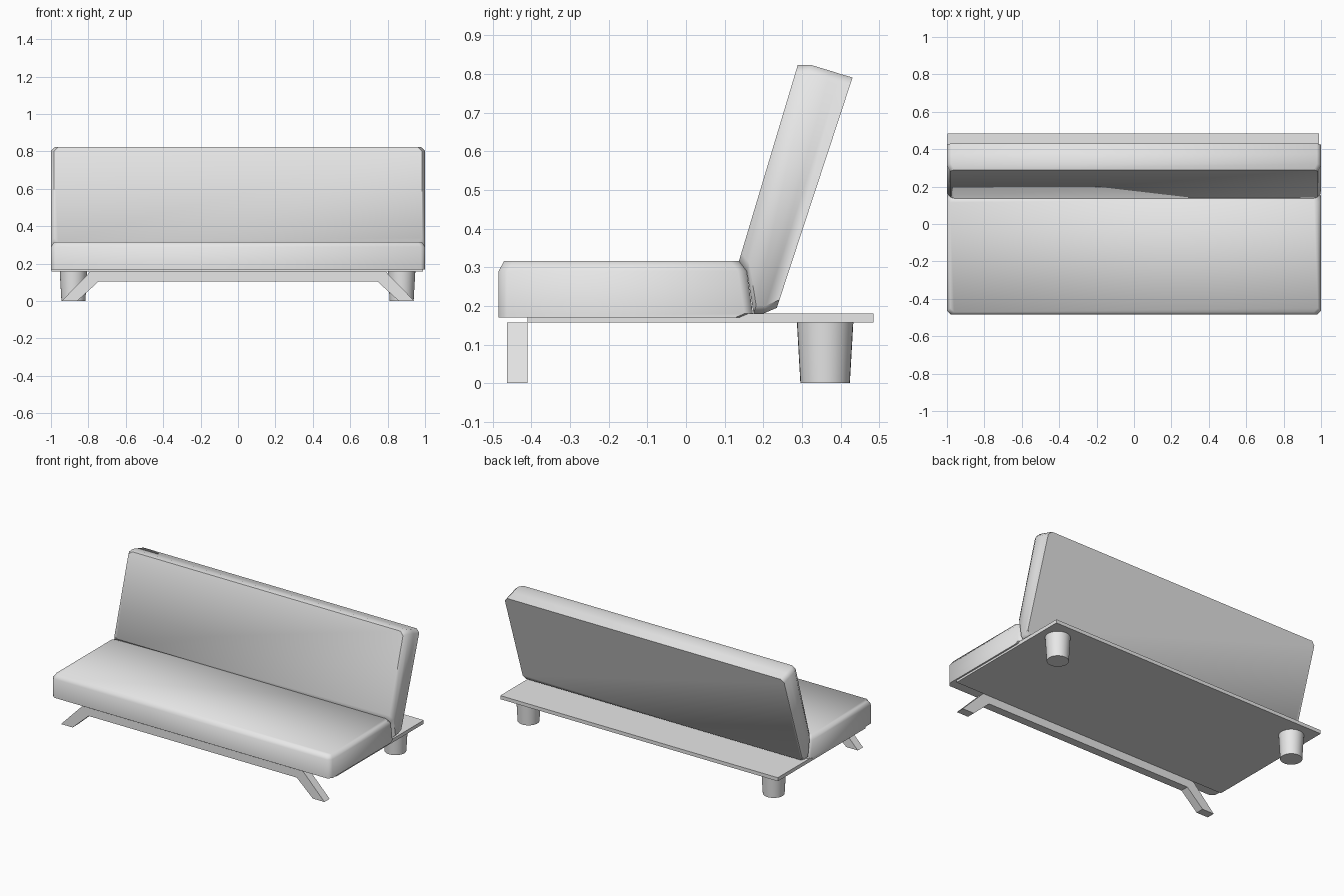
import bpy, bmesh, math

cube = bpy.data.objects.get("Cube")
if cube:
    bpy.data.objects.remove(cube, do_unlink=True)

grey = bpy.data.materials.new("plain_grey")
grey.use_nodes = True
colour = (0.8, 0.8, 0.8, 1)
grey.diffuse_color = colour
grey.node_tree.nodes["Principled BSDF"].inputs["Base Color"].default_value = colour


def finish(name, bm, angle=None):
    bmesh.ops.recalc_face_normals(bm, faces=bm.faces)
    mesh = bpy.data.meshes.new(name)
    bm.to_mesh(mesh)
    bm.free()
    mesh.materials.append(grey)
    ob = bpy.data.objects.new(name, mesh)
    bpy.context.collection.objects.link(ob)
    if angle:
        bpy.ops.object.select_all(action="DESELECT")
        ob.select_set(True)
        bpy.context.view_layer.objects.active = ob
        bpy.ops.object.shade_smooth_by_angle(angle=math.radians(angle))
    return ob


def loft(bm, rings):
    """Skin a stack of equal point rings and cap both ends."""
    loops = [[bm.verts.new(p) for p in ring] for ring in rings]
    n = len(loops[0])
    for a, b in zip(loops, loops[1:]):
        for i in range(n):
            j = (i + 1) % n
            bm.faces.new((a[i], a[j], b[j], b[i]))
    bm.faces.new(loops[0])
    bm.faces.new(loops[-1])


def cushion(name, layers, cut=0.022):
    """Each layer: half width, then the (y, z) of its two ends; corners are cut."""
    rings = []
    for w, (y0, z0), (y1, z1) in layers:
        t = cut / math.hypot(y1 - y0, z1 - z0)
        plan = [(w - cut, 0), (w, t), (w, 1 - t), (w - cut, 1)]
        plan += [(-x, s) for x, s in reversed(plan)]
        rings.append([(x, y0 + (y1 - y0) * s, z0 + (z1 - z0) * s) for x, s in plan])
    bm = bmesh.new()
    loft(bm, rings)
    return finish(name, bm, 50)


# Cushions, meeting in a mitre
cushion("seat_cushion", [
    (1, (-0.485, 0.17), (0.15, 0.17)),
    (1, (-0.485, 0.18), (0.173, 0.18)),
    (1, (-0.485, 0.29), (0.157, 0.29)),
    (0.983, (-0.471, 0.316), (0.137, 0.316)),
])
cushion("backrest_cushion", [
    (1, (0.235, 0.195), (0.431, 0.791)),
    (1, (0.20, 0.18), (0.40, 0.80)),
    (1, (0.175, 0.18), (0.375, 0.808)),
    (1, (0.157, 0.29), (0.322, 0.824)),
    (0.983, (0.137, 0.316), (0.289, 0.823)),
])

# Base board
bm = bmesh.new()
outline = [(-0.997, -0.41), (0.99, -0.41), (0.99, 0.485), (-0.997, 0.485)]
loft(bm, [[(x, y, z) for x, y in outline] for z in (0.157, 0.18)])
finish("base_board", bm)

# Front rail with splayed feet
half = [(0.745, 0.105), (0.86, 0), (0.943, 0), (0.79, 0.157)]
profile = half + [(-x, z) for x, z in reversed(half)]
bm = bmesh.new()
loft(bm, [[(x, y, z) for x, z in profile] for y in (-0.463, -0.41)])
finish("front_leg_rail", bm)

# Tapered round back legs
for side, x in (("right", -0.88), ("left", 0.875)):
    bm = bmesh.new()
    bmesh.ops.create_cone(bm, cap_ends=True, segments=32, radius1=0.064,
                          radius2=0.073, depth=0.157)
    bmesh.ops.translate(bm, verts=bm.verts, vec=(x, 0.36, 0.0785))
    finish("back_leg_" + side, bm, 40)
